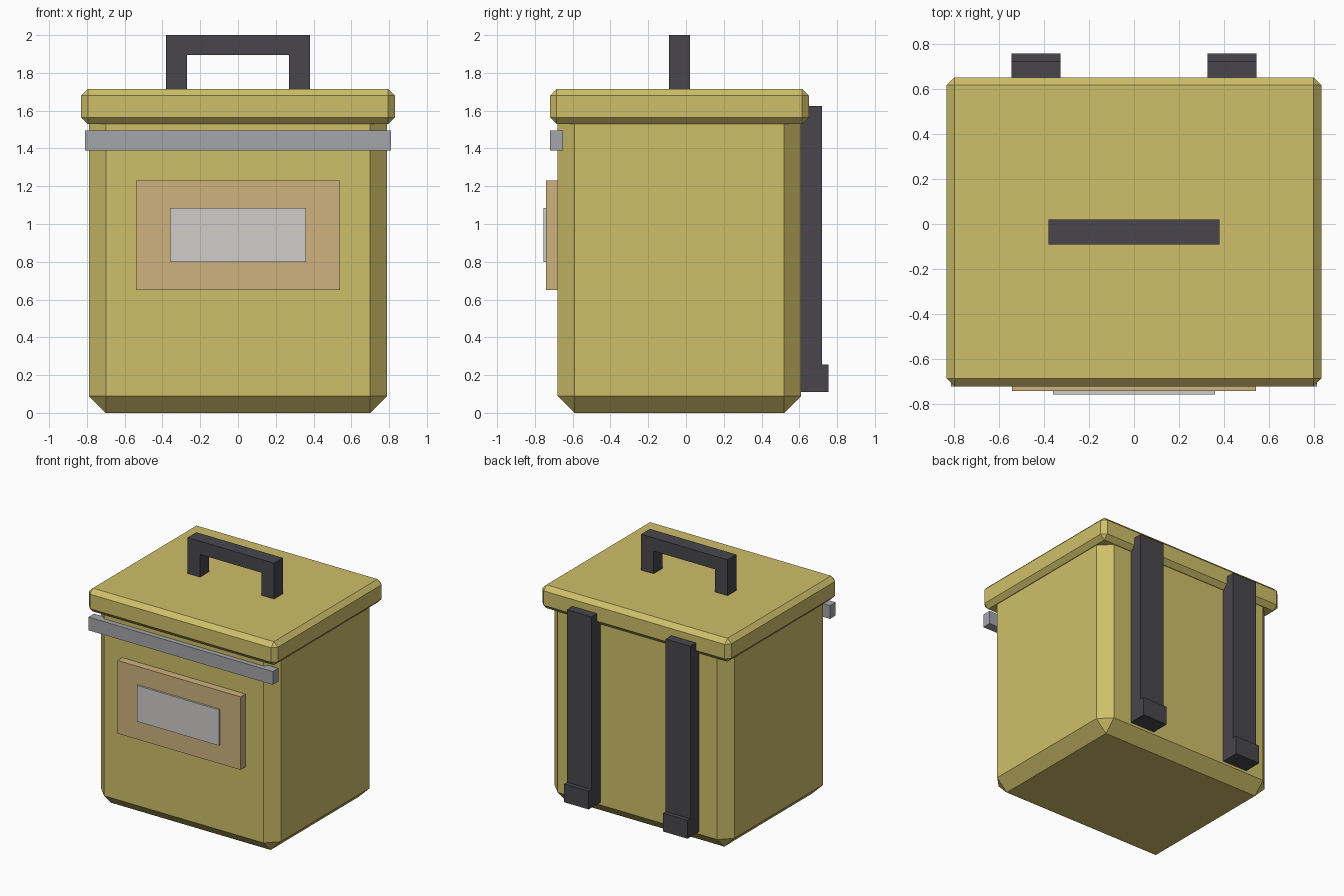
import bpy
import bmesh

cube = bpy.data.objects.get("Cube")
if cube:
    bpy.data.objects.remove(cube, do_unlink=True)


def make_material(name, srgb):
    linear = [((c / 255 + 0.055) / 1.055) ** 2.4 for c in srgb] + [1]
    mat = bpy.data.materials.new(name)
    mat.use_nodes = True
    mat.diffuse_color = linear
    mat.node_tree.nodes["Principled BSDF"].inputs["Base Color"].default_value = linear
    return mat


olive = make_material("olive yellow", (207, 191, 106))
charcoal = make_material("charcoal", (72, 70, 75))
steel = make_material("steel grey", (165, 166, 170))
tan = make_material("tan", (207, 178, 126))
pale = make_material("pale grey", (207, 205, 202))


def add_object(name, bm, mat):
    bmesh.ops.recalc_face_normals(bm, faces=bm.faces)
    mesh = bpy.data.meshes.new(name)
    bm.to_mesh(mesh)
    bm.free()
    mesh.materials.append(mat)
    obj = bpy.data.objects.new(name, mesh)
    bpy.context.collection.objects.link(obj)
    return obj


def box(name, mat, xs, ys, zs, chamfer=0):
    """Box between the given limits, with optional flat chamfers."""
    bm = bmesh.new()
    bmesh.ops.create_cube(bm, size=1)
    for v in bm.verts:
        v.co = [lim[0] if c < 0 else lim[1] for c, lim in zip(v.co, (xs, ys, zs))]
    obj = add_object(name, bm, mat)
    if chamfer:
        mod = obj.modifiers.new("chamfer", "BEVEL")
        mod.width = chamfer
        mod.segments = 1
        mod.limit_method = "NONE"
    return obj


# Main container and lid
box("body", olive, (-0.79, 0.79), (-0.68, 0.61), (0, 1.62), 0.09)
box("lid", olive, (-0.83, 0.83), (-0.72, 0.65), (1.53, 1.715), 0.035)

# Front trim
box("front_bar", steel, (-0.81, 0.81), (-0.72, -0.65), (1.39, 1.495))
box("front_panel", tan, (-0.54, 0.54), (-0.74, -0.67), (0.65, 1.23))
box("panel_plate", pale, (-0.36, 0.36), (-0.755, -0.735), (0.8, 1.085))

# Back straps with thicker feet
for side, x in (("left", 0.434), ("right", -0.434)):
    xs = (x - 0.108, x + 0.108)
    box(side + "_strap", charcoal, xs, (0.6, 0.72), (0.11, 1.625))
    box(side + "_strap_foot", charcoal, xs, (0.61, 0.755), (0.11, 0.255))

# Carrying handle: arch outline extruded front to back
half = [(0.38, 2), (0.38, 1.71), (0.27, 1.71), (0.27, 1.895)]
outline = half + [(-x, z) for x, z in reversed(half)]
bm = bmesh.new()
arch = bm.faces.new([bm.verts.new((x, -0.09, z)) for x, z in outline])
extruded = bmesh.ops.extrude_face_region(bm, geom=[arch])["geom"]
moved = [g for g in extruded if isinstance(g, bmesh.types.BMVert)]
bmesh.ops.translate(bm, verts=moved, vec=(0, 0.11, 0))
add_object("handle", bm, charcoal)
